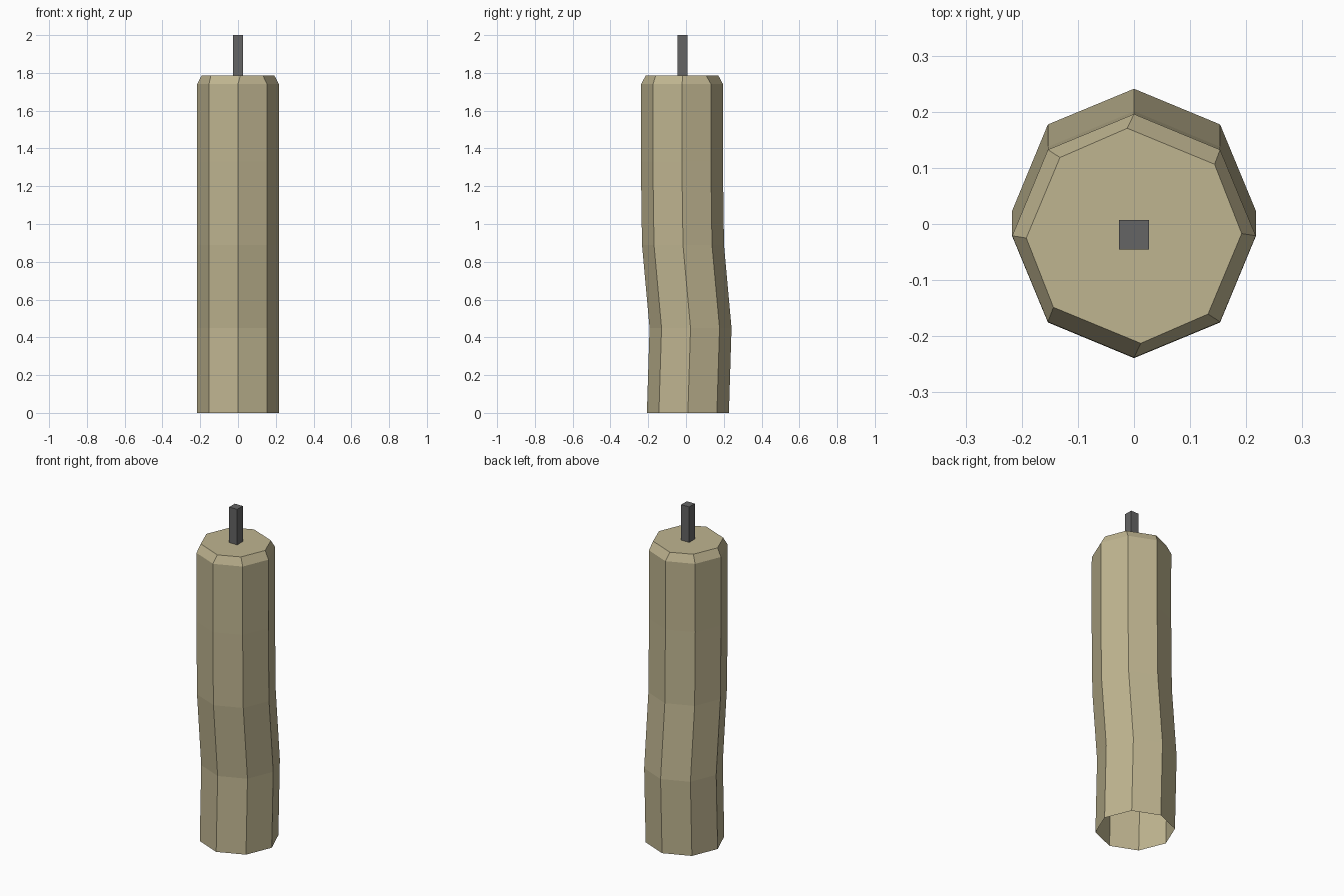
import bpy, bmesh
from math import radians, sin, cos

if "Cube" in bpy.data.objects:
    bpy.data.objects.remove(bpy.data.objects["Cube"])


def material(name, color):
    m = bpy.data.materials.new(name)
    m.diffuse_color = color
    m.use_nodes = True
    m.node_tree.nodes["Principled BSDF"].inputs["Base Color"].default_value = m.diffuse_color
    return m


def make_object(name, bm, mat):
    bmesh.ops.recalc_face_normals(bm, faces=bm.faces[:])
    mesh = bpy.data.meshes.new(name)
    bm.to_mesh(mesh)
    bm.free()
    mesh.materials.append(mat)
    ob = bpy.data.objects.new(name, mesh)
    bpy.context.collection.objects.link(ob)
    return ob


SIDES = 8
STEP = 360 / SIDES

# Wax body: bent octagonal tube, open at the bottom
# each ring: height, y centre, radius, uneven angle offsets
even = (0, 0, 0, 0)
rings = [
    (0.0, 0.010, 0.217, even),
    (0.45, 0.024, 0.217, even),
    (0.89, -0.016, 0.217, even),
    (1.33, -0.022, 0.217, even),
    (1.74, -0.021, 0.217, even),
    (1.787, -0.021, 0.192, (1.2, -3.4, 3.6, -1.6)),
]
bm = bmesh.new()
loops = []
for z, cy, r, offsets in rings:
    loop = []
    for i in range(SIDES):
        a = radians(i * STEP + offsets[i % 4])
        loop.append(bm.verts.new((r * cos(a), cy + r * sin(a), z)))
    loops.append(loop)
for lower, upper in zip(loops, loops[1:]):
    for i in range(SIDES):
        j = (i + 1) % SIDES
        bm.faces.new((lower[i], lower[j], upper[j], upper[i]))
bm.faces.new(loops[-1])
make_object("candle_wax", bm, material("wax", (0.52, 0.46, 0.28, 1)))

# Wick: thin square post
bm = bmesh.new()
bmesh.ops.create_cube(bm, size=1)
bmesh.ops.scale(bm, vec=(0.053, 0.053, 0.22), verts=bm.verts[:])
bmesh.ops.translate(bm, vec=(0, -0.019, 1.89), verts=bm.verts[:])
make_object("wick", bm, material("wick", (0.13, 0.13, 0.13, 1)))
